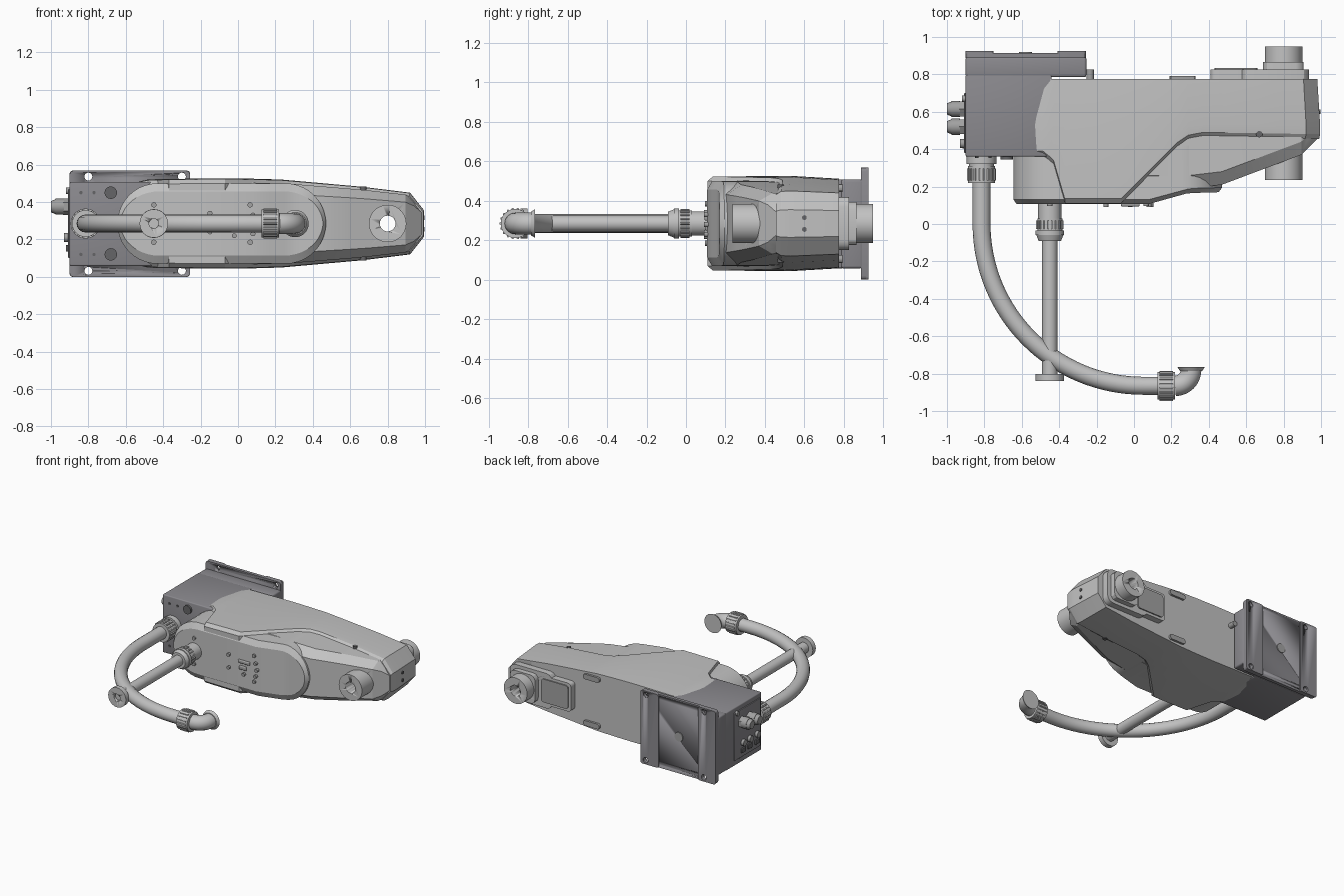
import bpy, bmesh, math
from mathutils import Vector

if "Cube" in bpy.data.objects:
    bpy.data.objects.remove(bpy.data.objects["Cube"])

ZC = 0.285   # height of the arm's centre plane


def material(name, rgb):
    m = bpy.data.materials.new(name)
    m.use_nodes = True
    m.diffuse_color = (*rgb, 1)
    m.node_tree.nodes["Principled BSDF"].inputs["Base Color"].default_value = (*rgb, 1)
    return m


LIGHT = material("light grey", (0.54, 0.54, 0.54))
BASE = material("base grey", (0.26, 0.255, 0.275))
METAL = material("metal grey", (0.36, 0.36, 0.36))
DARK = material("dark grey", (0.13, 0.13, 0.135))


def finish(bm, name, mat, angle=30):
    bmesh.ops.recalc_face_normals(bm, faces=bm.faces)
    me = bpy.data.meshes.new(name)
    bm.to_mesh(me)
    bm.free()
    ob = bpy.data.objects.new(name, me)
    bpy.context.collection.objects.link(ob)
    me.materials.append(mat)
    smooth(ob, angle)
    return ob


def smooth(ob, angle=30):
    bpy.ops.object.select_all(action='DESELECT')
    ob.select_set(True)
    bpy.context.view_layer.objects.active = ob
    bpy.ops.object.shade_smooth_by_angle(angle=math.radians(angle))


def box(name, mat, lo, hi, bevel=0.0, axis=None):
    """Box between two corners; bevels every edge, or only those along one axis."""
    bm = bmesh.new()
    bmesh.ops.create_cube(bm, size=1)
    for v in bm.verts:
        v.co = [a + (b - a) * (c + 0.5) for a, b, c in zip(lo, hi, v.co)]
    if bevel:
        edges = [e for e in bm.edges if axis is None or
                 abs((e.verts[0].co - e.verts[1].co).normalized()[axis]) > 0.9]
        bmesh.ops.bevel(bm, geom=edges, offset=bevel, segments=3, profile=0.5, affect='EDGES')
    return finish(bm, name, mat)


def rod(name, mat, p, q, r, r2=None, seg=32):
    bm = bmesh.new()
    p, q = Vector(p), Vector(q)
    bmesh.ops.create_cone(bm, cap_ends=True, segments=seg, radius1=r,
                          radius2=r if r2 is None else r2, depth=(q - p).length)
    turn = (q - p).to_track_quat('Z', 'Y').to_matrix().to_4x4()
    bmesh.ops.transform(bm, matrix=turn, verts=bm.verts)
    bmesh.ops.translate(bm, vec=(p + q) / 2, verts=bm.verts)
    return finish(bm, name, mat)


def ribbed_nut(name, mat, p, q, r, count=18):
    """Round nut with grip ribs along its side."""
    rod(name, mat, p, q, r)
    p, q = Vector(p), Vector(q)
    d = (q - p).normalized()
    side = d.cross(Vector((0, 0, 1)))
    for i in range(count):
        a = math.tau * i / count
        off = (side * math.cos(a) + Vector((0, 0, 1)) * math.sin(a)) * r
        rod(name + "_rib", mat, p + off + d * 0.012, q + off - d * 0.012, 0.007, seg=6)


def tube(name, mat, points, r):
    cu = bpy.data.curves.new(name, 'CURVE')
    cu.dimensions = '3D'
    cu.bevel_depth, cu.bevel_resolution, cu.use_fill_caps = r, 6, True
    sp = cu.splines.new('POLY')
    sp.points.add(len(points) - 1)
    for sp_pt, co in zip(sp.points, points):
        sp_pt.co = (*co, 1)
    tmp = bpy.data.objects.new(name + "_path", cu)
    bpy.context.collection.objects.link(tmp)
    dg = bpy.context.evaluated_depsgraph_get()
    me = bpy.data.meshes.new_from_object(tmp.evaluated_get(dg))
    bpy.data.objects.remove(tmp)
    me.materials.clear()
    me.materials.append(mat)
    ob = bpy.data.objects.new(name, me)
    bpy.context.collection.objects.link(ob)
    smooth(ob)


def cut(ob, p, q, r):
    """Drill a round hole through an object."""
    cutter = rod("cutter", ob.data.materials[0], p, q, r)
    cutter.hide_render = True
    mod = ob.modifiers.new("hole", 'BOOLEAN')
    mod.operation, mod.solver, mod.object = 'DIFFERENCE', 'EXACT', cutter
    bpy.context.view_layer.objects.active = ob
    bpy.ops.object.modifier_apply(modifier=mod.name)
    bpy.data.objects.remove(cutter)


def ramp(*pts):
    """Piecewise linear function through the points."""
    def f(x):
        if x <= pts[0][0]:
            return pts[0][1]
        for (a, u), (b, v) in zip(pts, pts[1:]):
            if x <= b:
                return u + (v - u) * (x - a) / (b - a)
        return pts[-1][1]
    return f


def loft(name, mat, xs, half, rings, cx):
    """Mirror-symmetric outline lofted along y; rings = (y of x, x scale, z scale)."""
    bm = bmesh.new()
    loops = []
    for y, sx, sz in rings:
        row = [[bm.verts.new((cx + (x - cx) * sx, y(x), ZC + s * half(x) * sz)) for x in xs]
               for s in (1, -1)]
        loops.append(row[0] + row[1][::-1])
    n = 2 * len(xs)
    for a, b in zip(loops, loops[1:]):
        for i in range(n):
            j = (i + 1) % n
            bm.faces.new((a[i], a[j], b[j], b[i]))
    for lp in (loops[0], loops[-1]):
        for i in range(len(xs) - 1):
            bm.faces.new((lp[i], lp[i + 1], lp[n - 2 - i], lp[n - 1 - i]))
    return finish(bm, name, mat, 22)


def round_end(c, r, sign):
    return [c + sign * r * math.sin(math.radians(a)) for a in range(0, 91, 9)]


# Arm: full outer shell, slimmer inner body and a round-ended front boss
outline = ramp((-0.45, 0.237), (-0.1, 0.242), (0.2, 0.238), (0.66, 0.197), (0.92, 0.165), (0.995, 0.07))


def arm_half(x):
    return outline(x) if x > -0.45 else max(0.02, math.sqrt(max(0, 0.237 ** 2 - (x + 0.45) ** 2)))


def boss_half(x):
    d = max(0, -0.43 - x, x - 0.255)
    return max(0.015, math.sqrt(max(0, 0.215 ** 2 - d * d)))


flat = lambda y: (lambda x: y)
groove = ramp((-0.48, 0.39), (-0.43, 0.34), (-0.37, 0.135), (-0.07, 0.135), (0.23, 0.435), (0.29, 0.475), (0.37, 0.49), (0.995, 0.48))
lip = lambda x: groove(x) - 0.025
xs = sorted(round_end(-0.45, 0.237, -1) +
            [-0.43, -0.37, -0.2, -0.07, 0.08, 0.23, 0.29, 0.37, 0.5, 0.66, 0.8, 0.92, 0.995])
shell = loft("arm_shell", LIGHT, xs, arm_half,
             [(lip, 0.995, 0.89), (groove, 1, 0.985), (flat(0.53), 1, 1), (flat(0.775), 0.985, 0.94)], 0)

nose = ramp((0.3, 0.19), (0.47, 0.21), (0.895, 0.37), (0.985, 0.46))
xb = [-0.3, 0, 0.3, 0.47, 0.6, 0.7, 0.8, 0.895, 0.94, 0.985]
body = loft("arm_body", LIGHT, xb, arm_half,
            [(nose, 1, 0.68), (lambda x: nose(x) + 0.07, 1, 0.92), (flat(0.6), 1, 0.92)], 0)

face = ramp((0.085, 0.107), (0.3, 0.165), (0.47, 0.17))
xf = sorted(round_end(-0.43, 0.215, -1) + [-0.2, 0.085, 0.18] + round_end(0.255, 0.215, 1))
loft("arm_front_boss", LIGHT, xf, boss_half,
     [(face, 0.97, 0.8), (lambda x: face(x) + 0.025, 1, 1), (flat(0.42), 1, 1)], -0.09)

# Hollow spindle at the arm tip
hub_f = rod("spindle_front", LIGHT, (0.8, 0.235, ZC), (0.8, 0.45, ZC), 0.1, seg=48)
cover = box("spindle_cover", LIGHT, (0.57, 0.765, 0.15), (0.935, 0.825, 0.42), 0.05, 1)
step = box("spindle_step", LIGHT, (0.69, 0.82, 0.175), (0.905, 0.865, 0.395), 0.04, 1)
hub_b = rod("spindle_back", LIGHT, (0.8, 0.86, ZC), (0.8, 0.948, ZC), 0.1, seg=48)
for ob in (shell, body, hub_f, cover, step, hub_b):
    cut(ob, (0.8, 0.1, ZC), (0.8, 1, ZC), 0.042)
box("back_hatch", LIGHT, (0.41, 0.765, 0.175), (0.68, 0.825, 0.395), 0.025, 1)
box("back_hatch_lid", METAL, (0.43, 0.82, 0.195), (0.66, 0.834, 0.375), 0.02, 1)
for s in (1, -1):
    box("back_grip", METAL, (0.19, 0.765, ZC + s * 0.18 - 0.02), (0.33, 0.792, ZC + s * 0.18 + 0.02), 0.018, 1)
    rod("shell_screw", DARK, (0.67, 0.48, ZC + s * 0.14), (0.67, 0.48, ZC + s * 0.197), 0.017)
    for x in (-0.45, 0.065):
        rod("face_screw", METAL, (x, 0.12, ZC + s * 0.1), (x, 0.096, ZC + s * 0.1), 0.014)
    rod("tip_screw", DARK, (0.96, 0.6, ZC + s * 0.03), (0.997, 0.6, ZC + s * 0.03), 0.012)

# Control panel on the arm front
box("panel_port", METAL, (-0.07, 0.094, 0.3), (0.03, 0.115, 0.325), 0.006)
box("panel_socket", METAL, (-0.06, 0.096, 0.25), (0, 0.115, 0.28), 0.006)
for x, z in ((-0.15, 0.34), (-0.15, 0.24), (0.08, 0.33), (0.09, 0.28), (0.08, 0.23), (-0.02, 0.22)):
    rod("panel_connector", METAL, (x, 0.13, z), (x, 0.09, z), 0.013, seg=16)

# Base housing and mounting plate
box("base_housing", BASE, (-0.9, 0.36, 0.058), (-0.44, 0.8, 0.508), 0.008)
box("base_rear", BASE, (-0.9, 0.785, 0.058), (-0.255, 0.895, 0.508), 0.012)
plate = box("mounting_plate", BASE, (-0.9, 0.888, 0), (-0.257, 0.914, 0.568), 0.02, 1)
strips = [box("mounting_strip", BASE, (a, 0.912, 0), (b, 0.925, 0.568), 0.015, 1)
          for a, b in ((-0.9, -0.75), (-0.41, -0.257))]
for x, strip in zip((-0.8, -0.3), strips):
    for z in (0.032, 0.536):
        for ob in (plate, strip):
            cut(ob, (x, 0.86, z), (x, 0.96, z), 0.021)
rod("plate_plug", METAL, (-0.58, 0.9, ZC), (-0.58, 0.92, ZC), 0.035)
rod("stop_pin", METAL, (-0.235, 0.76, 0.4), (-0.235, 0.825, 0.4), 0.02)
for s in (1, -1):
    rod("base_face_plug", DARK, (-0.68, 0.37, ZC + s * 0.165), (-0.68, 0.345, ZC + s * 0.165), 0.033)
    for x in (-0.84, -0.77):
        rod("base_face_screw", DARK, (x, 0.37, ZC + s * 0.165), (x, 0.354, ZC + s * 0.165), 0.009, seg=12)

# Side connectors on the base
box("connector_plate", BASE, (-0.908, 0.38, 0.1), (-0.895, 0.7, 0.47), 0.004)
for y in (0.52, 0.615):
    rod("gland_nut", METAL, (-0.9, y, 0.375), (-0.935, y, 0.375), 0.045, seg=6)
    rod("gland_body", METAL, (-0.93, y, 0.375), (-0.975, y, 0.375), 0.043)
    rod("gland_tip", METAL, (-0.975, y, 0.375), (-1, y, 0.375), 0.04, 0.03)
for y in (0.43, 0.52, 0.6):
    rod("side_connector", METAL, (-0.9, y, 0.21), (-0.93, y, 0.21), 0.024, seg=20)
    box("side_socket", DARK, (-0.92, y - 0.025, 0.135), (-0.9, y + 0.025, 0.17), 0.004)
rod("side_button", METAL, (-0.9, 0.67, 0.46), (-0.92, 0.67, 0.46), 0.018)

# Curved cable hose with nuts and an elbow outlet
arc = [(0.05 - 0.865 * math.cos(t), -0.865 * math.sin(t), ZC)
       for t in (math.pi / 2 * i / 32 for i in range(33))]
tube("cable_hose", LIGHT, [(-0.815, 0.3, ZC)] + arc + [(0.16, -0.865, ZC)], 0.048)
rod("hose_base_flange", LIGHT, (-0.815, 0.37, ZC), (-0.815, 0.32, ZC), 0.08)
rod("hose_base_neck", LIGHT, (-0.815, 0.33, ZC), (-0.815, 0.29, ZC), 0.066)
ribbed_nut("hose_base_nut", LIGHT, (-0.815, 0.31, ZC), (-0.815, 0.22, ZC), 0.072)
ribbed_nut("hose_end_nut", LIGHT, (0.125, -0.865, ZC), (0.22, -0.865, ZC), 0.074)
elbow = [(0.22 + 0.085 * math.sin(t), -0.78 - 0.085 * math.cos(t), ZC)
         for t in (math.pi / 2 * i / 12 for i in range(13))]
tube("hose_elbow", LIGHT, elbow, 0.055)
rod("elbow_flange", LIGHT, (0.305, -0.785, ZC), (0.305, -0.765, ZC), 0.06, 0.073)

# Straight pipe from the arm joint
rod("straight_pipe", LIGHT, (-0.45, 0.1, ZC), (-0.45, -0.82, ZC), 0.041)
rod("pipe_neck", LIGHT, (-0.45, 0.13, ZC), (-0.45, 0.02, ZC), 0.062)
ribbed_nut("pipe_nut", LIGHT, (-0.45, 0.03, ZC), (-0.45, -0.04, ZC), 0.067)
rod("pipe_collar", LIGHT, (-0.45, -0.035, ZC), (-0.45, -0.06, ZC), 0.077)
rod("pipe_collar_taper", LIGHT, (-0.45, -0.06, ZC), (-0.45, -0.09, ZC), 0.072, 0.06)
flange = rod("pipe_end_flange", LIGHT, (-0.45, -0.803, ZC), (-0.45, -0.84, ZC), 0.076)
cut(flange, (-0.45, -0.822, ZC), (-0.45, -0.9, ZC), 0.026)
